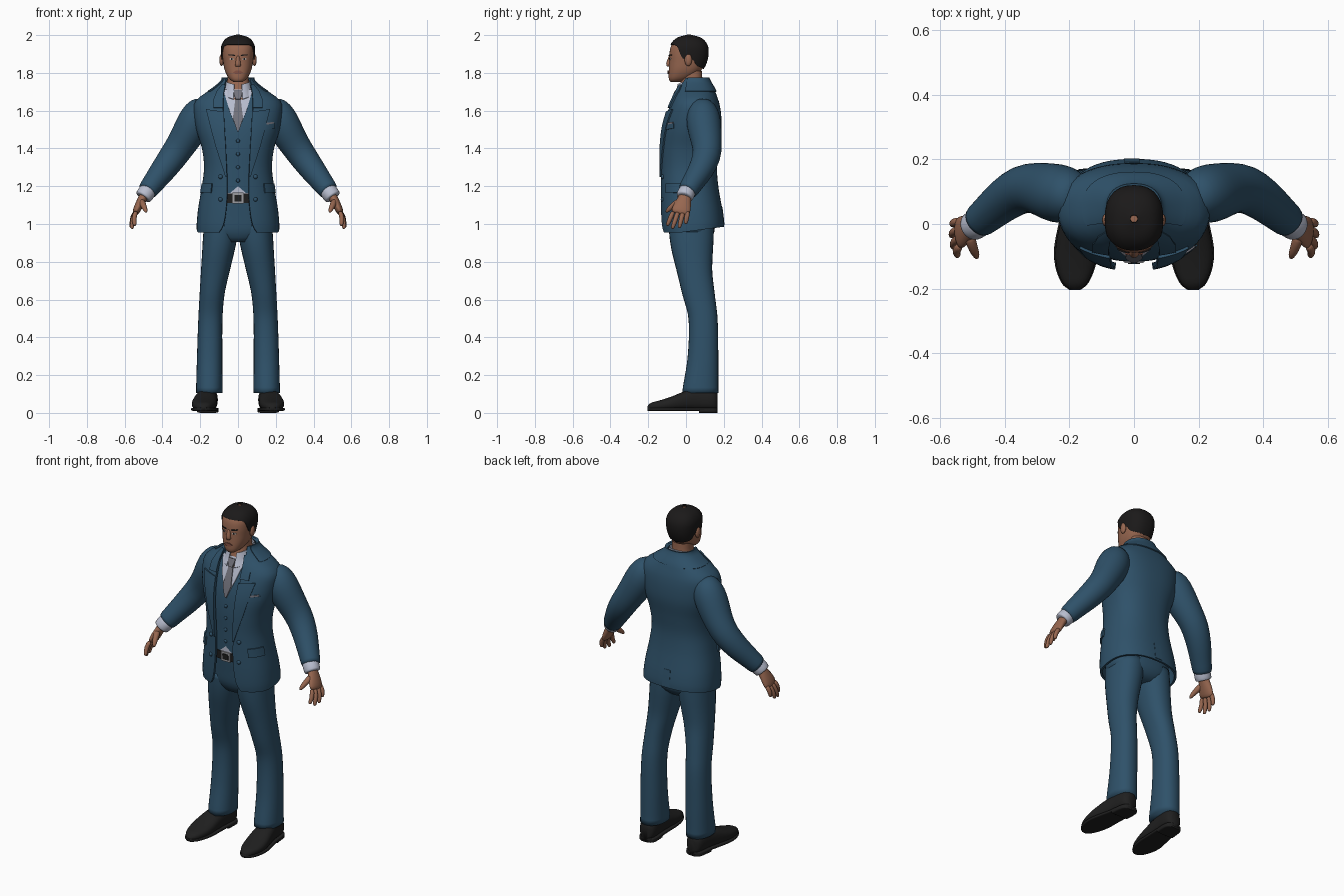
import bpy, bmesh, math
from mathutils import Vector
from math import pi, sin, cos, asin

if "Cube" in bpy.data.objects:
    bpy.data.objects.remove(bpy.data.objects["Cube"])


def material(name, r, g, b):
    m = bpy.data.materials.new(name)
    m.use_nodes = True
    m.diffuse_color = (r, g, b, 1)
    bsdf = next(n for n in m.node_tree.nodes if n.type == 'BSDF_PRINCIPLED')
    bsdf.inputs["Base Color"].default_value = (r, g, b, 1)
    bsdf.inputs["Roughness"].default_value = 0.7
    return m


SUIT = material("navy_suit", .028, .083, .142)
SKIN = material("skin", .31, .135, .08)
HAIR = material("dark_hair", .011, .010, .010)
SHOE = material("black_leather", .014, .014, .014)
SHIRT = material("pale_shirt", .48, .51, .62)
TIE = material("grey_silk", .17, .17, .2)
METAL = material("buckle_metal", .35, .35, .37)
LIPS = material("lips", .22, .08, .055)
EYE = material("eye_white", .5, .46, .43)


def build(name, rows, mat, closed=False, caps=False, mirror=False, thick=0, sub=0):
    """Skin a grid of points into one smooth object."""
    bm = bmesh.new()
    grid = [[bm.verts.new(p) for p in row] for row in rows]
    n = len(grid[0])
    for a, b in zip(grid, grid[1:]):
        for i in range(n if closed else n - 1):
            j = (i + 1) % n
            bm.faces.new((a[i], a[j], b[j], b[i]))
    if caps:
        bm.faces.new(grid[0])
        bm.faces.new(grid[-1])
    bmesh.ops.recalc_face_normals(bm, faces=bm.faces)
    for f in bm.faces:
        f.smooth = True
    me = bpy.data.meshes.new(name)
    bm.to_mesh(me)
    bm.free()
    me.materials.append(mat)
    ob = bpy.data.objects.new(name, me)
    bpy.context.collection.objects.link(ob)
    if thick:
        s = ob.modifiers.new("Thickness", 'SOLIDIFY')
        s.thickness, s.offset = thick, 0
        ob.modifiers.new("Edges", 'EDGE_SPLIT').split_angle = math.radians(50)
    if sub:
        s = ob.modifiers.new("Subdivision", 'SUBSURF')
        s.levels = s.render_levels = sub
    if mirror:
        ob.modifiers.new("Mirror", 'MIRROR').use_clip = False
    return ob


def sample(table, z):
    """Smooth interpolation of a table keyed by its first column."""
    last = len(table) - 1
    z = min(max(z, table[0][0]), table[-1][0])
    i = max(k for k in range(last) if table[k][0] <= z)
    p, q = table[i], table[i + 1]
    o, r = table[max(i - 1, 0)], table[min(i + 2, last)]
    h = q[0] - p[0]
    t = (z - p[0]) / h
    out = []
    for c in range(1, len(p)):
        m0 = (q[c] - o[c]) / (q[0] - o[0]) * h
        m1 = (r[c] - p[c]) / (r[0] - p[0]) * h
        d = q[c] - p[c]
        out.append(p[c] + m0 * t + (3 * d - 2 * m0 - m1) * t ** 2 + (m0 + m1 - 2 * d) * t ** 3)
    return out


def power(v, n):
    return math.copysign(abs(v) ** (2 / n), v)


ROUND = 2.4


def surf(profile, a, z, off=0):
    """Point on a body profile (z, half width, front y, back y); a = 0 is the front."""
    rx, yf, yb = sample(profile, z)[:3]
    return Vector(((rx + off) * power(sin(a), ROUND),
                   (yf + yb) / 2 - ((yb - yf) / 2 + off) * power(cos(a), ROUND), z))


def patch(name, profile, mat, a0, a1, lo, hi, off=0, nu=48, nv=10, ease=False, **kw):
    """Skin a band of a profile between two angles (in units of pi)."""
    closed = a1 - a0 == 2
    val = lambda f, a: f(a) if callable(f) else f
    rows = []
    for j in range(nv + 1):
        t = sin(j / nv * pi / 2) if ease else j / nv
        row = []
        for i in range(nu if closed else nu + 1):
            a = a0 + (a1 - a0) * i / nu
            z0, z1 = val(lo, a), val(hi, a)
            row.append(surf(profile, a * pi, z0 + (z1 - z0) * t, off))
        rows.append(row)
    return build(name, rows, mat, closed=closed, **kw)


def drape(name, profile, mat, outline, off, tilt=0, thick=.005, mirror=False):
    """Lay a plate, outlined by rows (z, x0, x1), on the front of a profile."""
    rows = []
    for (z0, a0, b0), (z1, a1, b1) in zip(outline, outline[1:]):
        for k in range(5):
            t = k / 4
            l, r = a0 + (a1 - a0) * t, b0 + (b1 - b0) * t
            row = []
            for i in range(9):
                x = l + (r - l) * i / 8
                z = z0 + (z1 - z0) * t + tilt * (x - (l + r) / 2)
                w = min(abs(x) / (sample(profile, z)[0] + off), .999)
                p = surf(profile, asin(w ** (ROUND / 2)), z, off)
                row.append(Vector((x, p.y, z)))
            if k or not rows:
                rows.append(row)
    return build(name, rows, mat, thick=thick, mirror=mirror)


def tube(name, path, mat, sides=16, mirror=True, sub=1):
    """Tube through (x, y, z, radius along y, other radius)."""
    pts = [Vector(p[:3]) for p in path]
    rows = []
    for i, p in enumerate(path):
        t = (pts[min(i + 1, len(pts) - 1)] - pts[max(i - 1, 0)]).normalized()
        side = Vector((0, 1, 0))
        side = (side - t * side.dot(t)).normalized()
        up = t.cross(side)
        rows.append([pts[i] + side * p[3] * cos(2 * pi * k / sides)
                     + up * p[-1] * sin(2 * pi * k / sides) for k in range(sides)])
    return build(name, rows, mat, True, True, mirror, sub=sub)


def blob(name, mat, at, scale, mirror=False):
    rows = [[Vector(at) + Vector((scale[0] * sin(v) * cos(u), scale[1] * sin(v) * sin(u), scale[2] * cos(v)))
             for u in (2 * pi * k / 14 for k in range(14))] for v in (.05 + (pi - .1) * j / 8 for j in range(9))]
    return build(name, rows, mat, True, True, mirror)


# Jacket: height, half width, front, back, half opening
COAT = [(.955, .212, -.122, .195, .10), (.99, .213, -.127, .195, .078), (1.08, .205, -.13, .185, .062),
        (1.2, .185, -.13, .165, .056), (1.3, .174, -.13, .158, .06), (1.4, .185, -.13, .168, .066),
        (1.5, .215, -.12, .182, .072), (1.58, .228, -.10, .18, .077), (1.64, .225, -.077, .17, .08),
        (1.675, .19, -.062, .158, .08), (1.71, .135, -.047, .145, .076), (1.75, .085, -.03, .122, .064),
        (1.77, .073, -.02, .112, .06)]
rows = []
for j in range(41):
    z = .955 + .815 * j / 40
    rx, yf, yb, gap = sample(COAT, z)
    a0 = asin((gap / rx) ** (ROUND / 2))
    row = []
    for i in range(57):
        p = surf(COAT, a0 + (2 * pi - 2 * a0) * i / 56, z)
        p.z += .03 * max(0, 1 - (z - .955) / .15) * max(0, p.y + .03) / .22
        row.append(p)
    rows.append(row)
build("jacket", rows, SUIT, thick=.012)
drape("lapel", COAT, SUIT, [(1.25, .058, .066), (1.4, .064, .115), (1.5, .07, .143), (1.6, .075, .168)],
      .011, tilt=.15, thick=.008, mirror=True)
drape("collar_leaf", COAT, SUIT, [(1.615, .078, .13), (1.66, .078, .128), (1.70, .074, .112), (1.735, .066, .085)],
      .011, thick=.008, mirror=True)
patch("jacket_collar", COAT, SUIT, .36, 1.64, 1.70, 1.775, .008, thick=.01)
drape("breast_pocket", COAT, SUIT, [(1.502, .135, .195), (1.528, .135, .195)], .009, tilt=.15)
drape("pocket_square", COAT, TIE, [(1.528, .142, .19), (1.538, .146, .188)], .008, tilt=.15)
patch("pocket_flap", COAT, SUIT, .23, .43, 1.165, 1.215, .01, nu=10, nv=3, thick=.008, mirror=True)
patch("vent_fold", COAT, SUIT, .985, 1.03, .995, 1.09, .006, nu=3, nv=4, thick=.006)

# Waistcoat, shirt front and tie
patch("waistcoat", COAT, SUIT, 0, 2, lambda a: 1.165 + .035 * max(0, 1 - min(a, 2 - a) / .05), 1.70, -.014, nu=72, nv=24)
patch("shirt_hem", COAT, SHIRT, -.2, .2, 1.14, 1.22, -.019, nu=10, nv=2)
drape("shirt_front", COAT, SHIRT, [(1.49, -.001, .001), (1.6, -.045, .045), (1.71, -.078, .078)], -.009)
drape("tie_blade", COAT, TIE, [(1.495, -.006, .006), (1.56, -.027, .027), (1.67, -.013, .013)], -.002)
drape("tie_knot", COAT, TIE, [(1.66, -.013, .013), (1.685, -.021, .021), (1.705, -.022, .022)], .004, thick=.012)
for z in (1.44, 1.37, 1.30, 1.23):
    blob("waistcoat_button", SUIT, surf(COAT, 0, z, -.012), (.01, .006, .01))
for z in (1.25, 1.13):
    blob("jacket_button", SUIT, (.092, sample(COAT, z)[1] + .008, z), (.012, .012, .012), True)

# Trousers and belt
HIPS = [(.905, .09, -.06, .11), (.95, .18, -.088, .148), (1.05, .185, -.10, .15), (1.18, .165, -.11, .14)]
patch("trouser_seat", HIPS, SUIT, 0, 2, .905, 1.15, nu=40, caps=True)
patch("belt", HIPS, SHOE, 0, 2, 1.112, 1.162, .004, nu=48, nv=2, thick=.006)
drape("buckle", HIPS, METAL, [(1.108, -.03, .03), (1.166, -.03, .03)], .010)
drape("buckle_centre", HIPS, SHOE, [(1.12, -.019, .019), (1.154, -.019, .019)], .013)
legs = [(.105, .152, .076, .07, .096), (.12, .152, .076, .07, .095), (.3, .15, .09, .067, .081),
        (.5, .146, .09, .064, .077), (.63, .137, .066, .066, .086), (.75, .12, .045, .076, .094),
        (.85, .105, .034, .085, .108), (.92, .096, .03, .09, .116), (1.0, .09, .027, .09, .12)]
rows = []
for j in range(31):
    z = .105 + .895 * j / 30
    cx, cy, rx, ry = sample(legs, z)
    rows.append([Vector((cx + rx * power(cos(t), 2.2), cy + ry * power(sin(t), 2.2), z))
                 for t in (2 * pi * k / 28 for k in range(28))])
build("trouser_leg", rows, SUIT, True, True, mirror=True)

# Shoes: y, centre x, half width, height
LAST = [(-.205, .183, .012, .035), (-.188, .183, .034, .052), (-.14, .182, .056, .066), (-.08, .179, .065, .085),
        (-.01, .172, .06, .113), (.06, .163, .053, .13), (.13, .157, .05, .125), (.158, .156, .04, .115),
        (.168, .156, .022, .10)]


def shoe_part(name, y0, y1, z0, height=None, grow=0, n=2.5):
    rows = []
    for j in range(25):
        y = y0 + (y1 - y0) * (1 - cos(pi * j / 24)) / 2
        cx, w, h = sample(LAST, y)
        h = height or h - z0
        rows.append([Vector((cx + (w + grow) * power(cos(t), n), y, z0 + h / 2 + h / 2 * power(sin(t), n)))
                     for t in (2 * pi * k / 24 for k in range(24))])
    build(name, rows, SHOE, True, True, mirror=True)


shoe_part("shoe_upper", -.205, .168, .012)
shoe_part("shoe_sole", -.205, .168, .01, .018, .004, 5)
shoe_part("shoe_heel", .07, .167, 0, .026, .004, 5)

# Sleeves, cuffs and hands
tube("sleeve", [(.17, .086, 1.645, .04), (.19, .087, 1.622, .072), (.217, .09, 1.565, .094), (.257, .10, 1.49, .09),
                (.30, .112, 1.42, .08), (.345, .112, 1.355, .076), (.40, .077, 1.28, .068),
                (.44, .042, 1.228, .06), (.476, .012, 1.18, .054), (.484, .005, 1.17, .052)], SUIT, 20)
tube("shirt_cuff", [(.462, .018, 1.195, .045), (.485, .002, 1.165, .048), (.502, -.008, 1.143, .046),
                    (.504, -.009, 1.14, .043)], SHIRT)
tube("palm", [(.482, .002, 1.175, .032, .026), (.506, -.008, 1.135, .034, .024), (.524, -.018, 1.10, .047, .023),
              (.538, -.027, 1.07, .052, .02), (.545, -.032, 1.05, .046, .014)], SKIN)
for name, y, tip in (("index", -.066, (.548, -.10, .99)), ("middle", -.04, (.562, -.073, .974)),
                     ("ring", -.014, (.567, -.037, .978)), ("little", .01, (.564, -.002, 1.0))):
    base, end = Vector((.538, y, 1.07)), Vector(tip)
    mid = base.lerp(end, .5) + Vector((.01, 0, 0))
    tube(name + "_finger", [(*base, .014), (*mid, .0135), (*base.lerp(end, .88), .0115), (*end, .007)], SKIN, 10)
tube("thumb", [(.512, -.03, 1.125, .02), (.502, -.066, 1.10, .017), (.492, -.09, 1.08, .014),
               (.485, -.107, 1.06, .007)], SKIN, 10)

# Neck, shirt collar, head
NECK = [(1.64, .088, -.082, .10), (1.70, .072, -.05, .10), (1.77, .062, -.03, .092)]
patch("neck", NECK, SKIN, 0, 2, 1.66, 1.81, -.006, nu=28)
patch("shirt_collar", NECK, SHIRT, .07, 1.93, lambda a: 1.655 + .05 * sin(a * pi / 2),
      lambda a: 1.735 + .035 * sin(a * pi / 2), .004, thick=.007)
HEAD = [(1.752, .024, -.082, -.025), (1.765, .043, -.09, .01), (1.79, .06, -.092, .055), (1.82, .072, -.091, .086),
        (1.86, .079, -.089, .105), (1.90, .083, -.088, .113), (1.94, .082, -.08, .11), (1.97, .068, -.06, .092),
        (1.988, .045, -.033, .066), (2.0, .006, .01, .022)]
patch("head", HEAD, SKIN, 0, 2, 1.752, 1.985, nu=36, nv=24, caps=True)
HAIRLINE = [(0, 1.95), (.22, 1.948), (.33, 1.935), (.39, 1.90), (.45, 1.872), (.56, 1.87), (.66, 1.838), (1, 1.82)]
patch("hair", HEAD, HAIR, 0, 2, lambda a: sample(HAIRLINE, min(a, 2 - a))[0], 2.0, .005,
      nu=60, nv=16, ease=True, caps=False, thick=.004)
blob("ear", SKIN, (.087, .012, 1.868), (.012, .02, .032), True)
tube("nose", [(0, -.08, 1.895, .009), (0, -.087, 1.87, .011), (0, -.094, 1.845, .015, .016), (0, -.09, 1.832, .01, .016)],
     SKIN, 12, mirror=False)
drape("eye", HEAD, EYE, [(1.868, .028, .036), (1.873, .02, .046), (1.878, .028, .04)], .001, thick=.003, mirror=True)
drape("iris", HEAD, HAIR, [(1.868, .03, .036), (1.878, .029, .037)], .002, thick=.003, mirror=True)
drape("eyebrow", HEAD, HAIR, [(1.891, .016, .05), (1.897, .018, .052)], .002, tilt=.08, thick=.004, mirror=True)
drape("mouth", HEAD, LIPS, [(1.794, -.012, .012), (1.803, -.027, .027), (1.812, -.01, .01)], .002, thick=.007)
